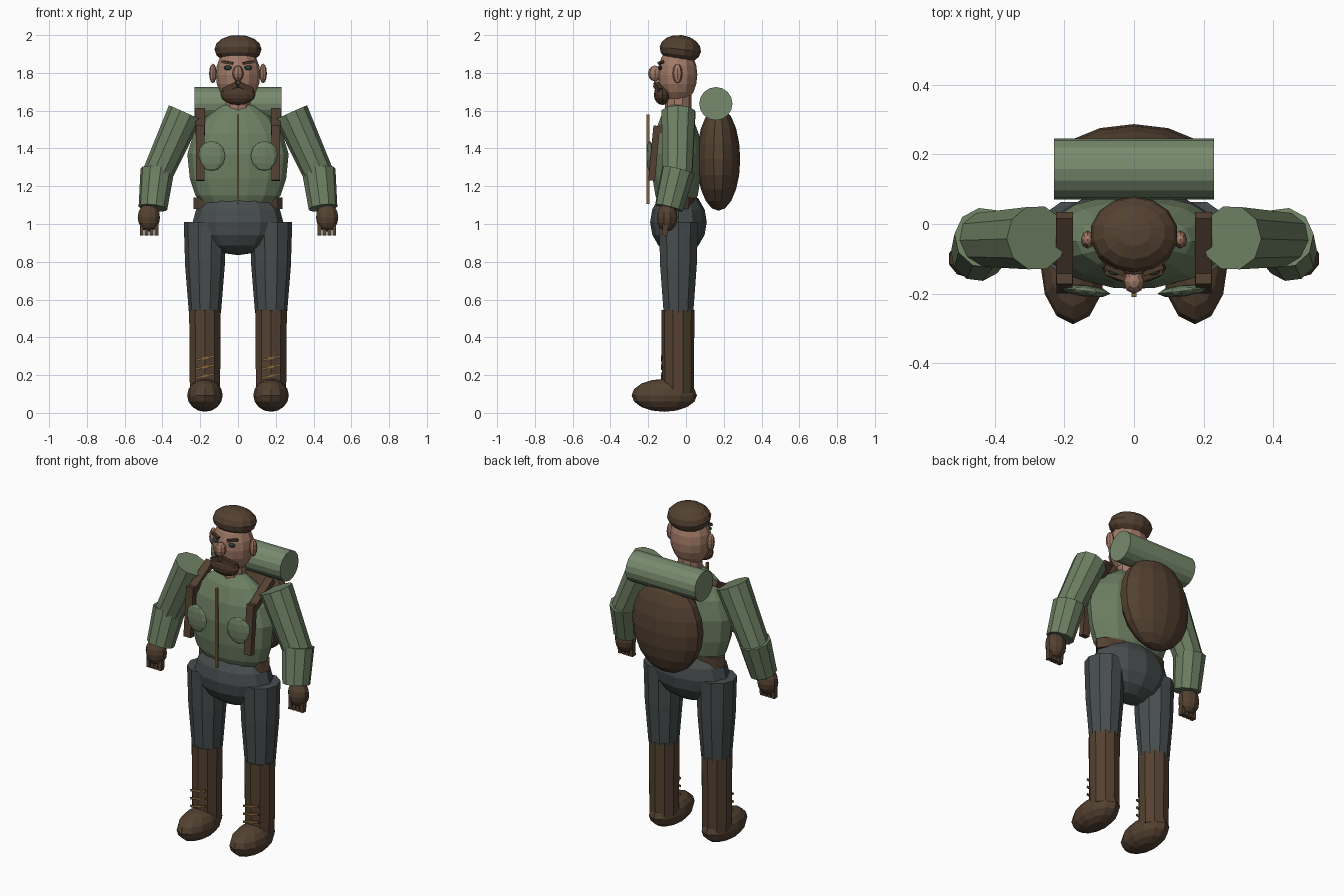
import bpy, bmesh, math
from mathutils import Vector, Matrix

if "Cube" in bpy.data.objects:
    bpy.data.objects.remove(bpy.data.objects["Cube"])


def material(name, rgb):
    m = bpy.data.materials.new(name)
    m.diffuse_color = (*rgb, 1)
    m.use_nodes = True
    m.node_tree.nodes["Principled BSDF"].inputs["Base Color"].default_value = m.diffuse_color
    return m


GREEN = material("jacket green", (0.155, 0.215, 0.125))
SAGE = material("bedroll green", (0.185, 0.255, 0.155))
GREY = material("trouser grey", (0.065, 0.075, 0.075))
BROWN = material("leather brown", (0.088, 0.053, 0.031))
DARK = material("hair brown", (0.075, 0.042, 0.024))
SKIN = material("skin", (0.36, 0.195, 0.135))
GOLD = material("brass", (0.23, 0.13, 0.04))
EYE = material("eye dark", (0.03, 0.045, 0.05))


def finish(name, bm, mat):
    bmesh.ops.recalc_face_normals(bm, faces=bm.faces)
    me = bpy.data.meshes.new(name)
    bm.to_mesh(me)
    bm.free()
    me.materials.append(mat)
    ob = bpy.data.objects.new(name, me)
    bpy.context.collection.objects.link(ob)
    return ob


def ball(name, loc, radii, mat, seg=12, rings=8, rot=None):
    bm = bmesh.new()
    bmesh.ops.create_uvsphere(bm, u_segments=seg, v_segments=rings, radius=1)
    turn = rot if rot else Matrix.Identity(4)
    bm.transform(Matrix.Translation(loc) @ turn @ Matrix.Diagonal((*radii, 1)))
    return finish(name, bm, mat)


def along(p0, p1):
    """Matrix placing a z-aligned shape between two points, and its length."""
    a, b = Vector(p0), Vector(p1)
    d = b - a
    return Matrix.Translation((a + b) / 2) @ d.to_track_quat('Z', 'Y').to_matrix().to_4x4(), d.length


def tube(name, p0, p1, r0, r1, mat, n=10):
    bm = bmesh.new()
    m, length = along(p0, p1)
    bmesh.ops.create_cone(bm, cap_ends=True, segments=n, radius1=r0, radius2=r1, depth=length)
    bm.transform(m)
    return finish(name, bm, mat)


def bar(name, p0, p1, w, d, mat):
    bm = bmesh.new()
    m, length = along(p0, p1)
    bmesh.ops.create_cube(bm, size=1)
    bm.transform(m @ Matrix.Diagonal((w, d, length, 1)))
    return finish(name, bm, mat)


def lathe(name, profile, centre, ratio, mat, n=14):
    """Closed stack of ellipses from (radius, height) pairs."""
    bm = bmesh.new()
    rows = []
    for r, z in profile:
        rows.append([bm.verts.new((centre[0] + r * math.cos(math.tau * i / n),
                                   centre[1] + r * ratio * math.sin(math.tau * i / n), z))
                     for i in range(n)])
    for a, b in zip(rows, rows[1:]):
        for i in range(n):
            j = (i + 1) % n
            bm.faces.new((a[i], a[j], b[j], b[i]))
    bm.faces.new(rows[0][::-1])
    bm.faces.new(rows[-1])
    return finish(name, bm, mat)


# Body
lathe("jacket", [(.18, 1.1), (.225, 1.15), (.255, 1.24), (.268, 1.37), (.235, 1.48),
                 (.165, 1.57), (.08, 1.63)], (0, -.05), .51, GREEN)
ball("pelvis", (0, -.04, 1.01), (.24, .15, .175), GREY, 12, 8)
lathe("belt", [(.235, 1.08), (.235, 1.14)], (0, -.035), .38, BROWN, 12)
bar("zip", (0, -.202, 1.105), (0, -.202, 1.58), .013, .016, GOLD)

# Head
tube("neck", (0, -.04, 1.56), (0, -.04, 1.70), .07, .07, SKIN)
ball("head", (0, -.045, 1.79), (.118, .105, .155), SKIN, 12, 10)
ball("cap", (0, -.03, 1.925), (.127, .11, .075), BROWN, 14, 8, Matrix.Rotation(-.12, 4, 'X'))
ball("nose", (0, -.165, 1.797), (.03, .036, .042), SKIN, 8, 6)
ball("beard", (0, -.125, 1.685), (.093, .045, .055), DARK, 12, 8)

# Pack and bedroll
ball("backpack", (0, .172, 1.345), (.225, .115, .275), BROWN, 14, 10)
tube("bedroll", (-.23, .158, 1.637), (.23, .158, 1.637), .088, .088, SAGE, 16)

for s, side in ((-1, "right"), (1, "left")):
    # Face details
    ball(side + "_ear", (s * .133, -.045, 1.797), (.02, .026, .052), SKIN, 8, 6)
    ball(side + "_eye", (s * .054, -.136, 1.827), (.022, .012, .012), EYE, 8, 6)
    bar(side + "_brow", (s * .028, -.143, 1.85), (s * .085, -.122, 1.86), .014, .014, DARK)
    bar(side + "_moustache", (s * .005, -.16, 1.74), (s * .075, -.135, 1.705), .025, .03, DARK)

    # Arm and gloved hand
    tube(side + "_upper_arm", (s * .28, -.04, 1.59), (s * .437, -.045, 1.24), .094, .08, GREEN)
    tube(side + "_forearm", (s * .427, -.04, 1.285), (s * .45, -.09, 1.085), .09, .077, GREEN)
    ball(side + "_glove", (s * .472, -.1, 1.035), (.062, .055, .075), BROWN, 10, 8)
    for i in range(4):
        x = s * (.432 + i * .026)
        bar(f"{side}_finger_{i}", (x, -.108, 1.01), (x, -.112, .94), .02, .03, BROWN)

    # Leg, boot and laces
    lathe(side + "_trouser_leg", [(.085, .53), (.105, .78), (.112, 1.01)], (s * .175, -.04), .97, GREY, 10)
    tube(side + "_boot_shaft", (s * .175, -.043, .1), (s * .175, -.043, .545), .084, .088, BROWN)
    ball(side + "_boot_foot", (s * .175, -.115, .093), (.094, .173, .087), BROWN, 12, 8)
    for i in range(3):
        z = .195 + i * .047
        bar(f"{side}_lace_{i}", (s * .175 - .05, -.128, z - .01), (s * .175 + .05, -.128, z + .012),
            .007, .012, GOLD)

    # Chest pocket and shoulder strap
    ball(side + "_pocket", (s * .14, -.192, 1.36), (.073, .017, .08), GREEN, 8, 6,
         Matrix.Rotation(s * .12, 4, 'Z'))
    bar(side + "_strap_top", (s * .2, .025, 1.6), (s * .2, -.165, 1.485), .048, .035, BROWN)
    bar(side + "_strap_front", (s * .2, -.155, 1.52), (s * .2, -.182, 1.23), .046, .035, BROWN)
